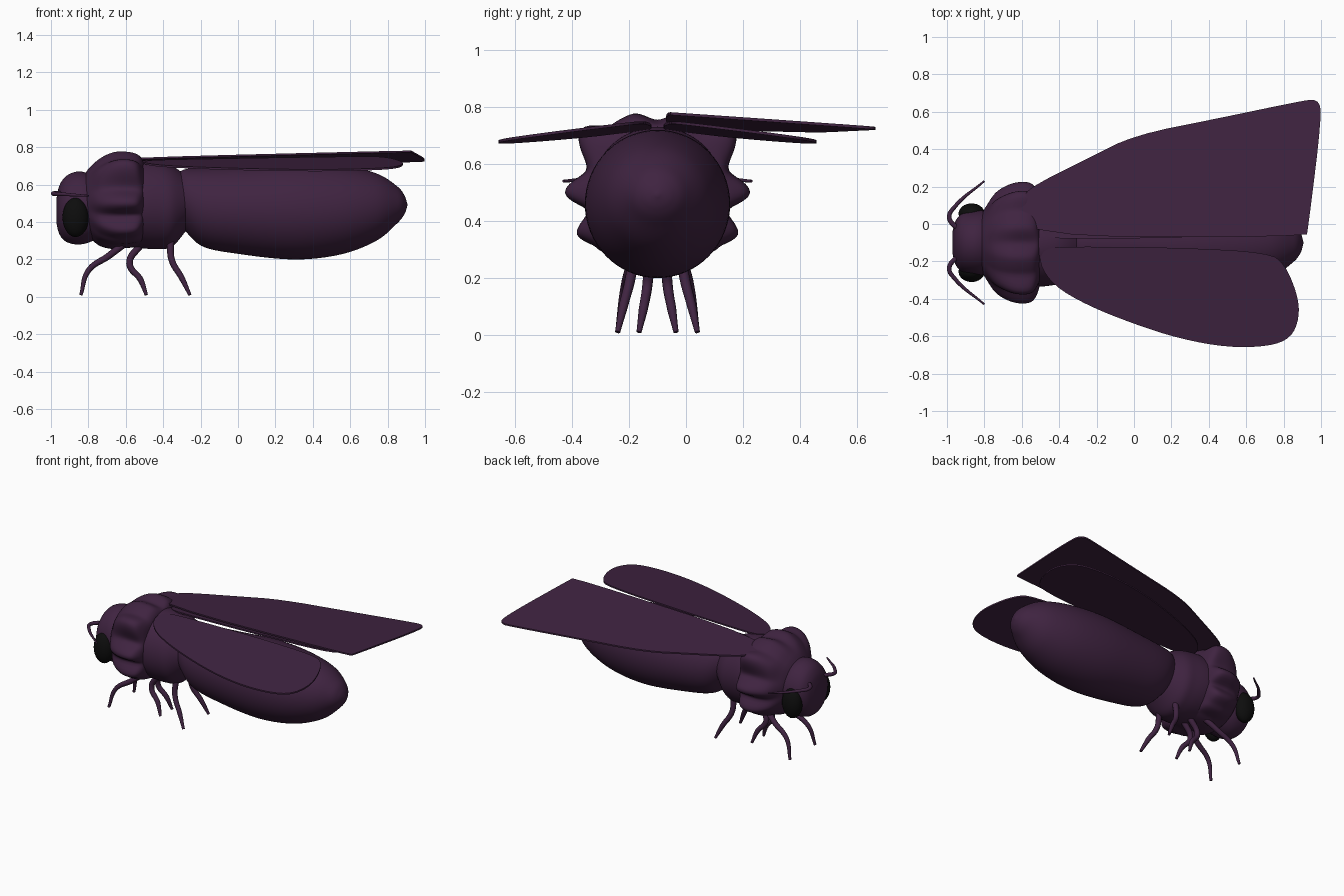
import bpy, bmesh, math

cube = bpy.data.objects.get("Cube")
if cube:
    bpy.data.objects.remove(cube, do_unlink=True)

MID = -0.1  # y of the body's own centre line


def material(name, colour, rough):
    m = bpy.data.materials.new(name)
    m.use_nodes = True
    m.diffuse_color = (*colour, 1)
    b = m.node_tree.nodes["Principled BSDF"]
    b.inputs["Base Color"].default_value = (*colour, 1)
    b.inputs["Roughness"].default_value = rough
    return m


PURPLE = material("dark plum", (0.05, 0.017, 0.052), 0.7)
BLACK = material("eye black", (0.004, 0.004, 0.004), 0.5)


def finish(name, bm, mat, angle=50):
    bmesh.ops.recalc_face_normals(bm, faces=bm.faces)
    mesh = bpy.data.meshes.new(name)
    bm.to_mesh(mesh)
    bm.free()
    mesh.materials.append(mat)
    ob = bpy.data.objects.new(name, mesh)
    bpy.context.collection.objects.link(ob)
    bpy.ops.object.select_all(action="DESELECT")
    ob.select_set(True)
    bpy.context.view_layer.objects.active = ob
    bpy.ops.object.shade_smooth_by_angle(angle=math.radians(angle))
    return ob


def spline(points, t):
    """Catmull-Rom value at t in 0..1 along a list of tuples."""
    n = len(points) - 1
    i = min(int(t * n), n - 1)
    u = t * n - i
    a, b, c, d = (points[max(0, min(n, i + k))] for k in (-1, 0, 1, 2))
    return [0.5 * (2 * q + (r - p) * u + (2 * p - 5 * q + 4 * r - s) * u * u
                   + (3 * q - p - 3 * r + s) * u ** 3) for p, q, r, s in zip(a, b, c, d)]


def loft(name, stations, steps=40, sides=64, lobes=None):
    """Skin rings along x; each station is x, centre z, half width, half height, lobe amount."""
    bm = bmesh.new()
    rings = []
    for k in range(steps + 1):
        x, zc, ry, rz, amount = spline(stations, k / steps)
        ring = []
        for j in range(sides):
            a = 2 * math.pi * j / sides
            f = 1 + amount * (lobes(a) - 1) if lobes else 1
            ring.append(bm.verts.new((x, MID + ry * f * math.cos(a), zc + rz * f * math.sin(a))))
        rings.append(ring)
    for r, s in zip(rings, rings[1:]):
        for j in range(sides):
            bm.faces.new((r[j], r[(j + 1) % sides], s[(j + 1) % sides], s[j]))
    bm.faces.new(rings[0])
    bm.faces.new(rings[-1])
    return finish(name, bm, PURPLE)


# Head, thorax and abdomen
loft("head", [(-0.97, 0.46, 0.06, 0.07, 0), (-0.955, 0.465, 0.115, 0.13, 0),
              (-0.92, 0.47, 0.155, 0.175, 0), (-0.86, 0.475, 0.17, 0.195, 0),
              (-0.8, 0.475, 0.17, 0.185, 0), (-0.72, 0.475, 0.14, 0.15, 0)], 30)
loft("thorax", [(-0.62, 0.49, 0.22, 0.22, 0), (-0.52, 0.495, 0.235, 0.235, 0),
                (-0.42, 0.49, 0.225, 0.235, 0), (-0.35, 0.485, 0.21, 0.215, 0),
                (-0.28, 0.5, 0.16, 0.15, 0)], 24)
loft("abdomen", [(-0.34, 0.52, 0.11, 0.12, 0), (-0.29, 0.52, 0.16, 0.16, 0),
                 (-0.19, 0.48, 0.205, 0.21, 0), (0, 0.465, 0.235, 0.235, 0),
                 (0.3, 0.46, 0.255, 0.26, 0), (0.55, 0.465, 0.235, 0.238, 0),
                 (0.74, 0.48, 0.18, 0.18, 0), (0.85, 0.492, 0.105, 0.1, 0),
                 (0.89, 0.492, 0.055, 0.05, 0), (0.905, 0.492, 0.006, 0.006, 0)], 60)

# Collar with rounded lobes: degrees above the side, factor of the plain ring
LOBES = [(-90, 0.97), (-65, 1.0), (-43, 1.16), (-28, 1.28), (-15, 1.02), (0, 1.3),
         (18, 1.05), (40, 1.4), (56, 1.16), (72, 1.17), (90, 1.02)]


def lobe_factor(a):
    deg = math.degrees(math.asin(math.sin(a)))
    for (d0, f0), (d1, f1) in zip(LOBES, LOBES[1:]):
        if deg <= d1 + 1e-6:
            u = (deg - d0) / (d1 - d0)
            return f0 + (f1 - f0) * u * u * (3 - 2 * u)
    return LOBES[-1][1]


loft("collar", [(-0.82, 0.505, 0.14, 0.15, 0), (-0.79, 0.505, 0.19, 0.19, 0.1),
                (-0.74, 0.5, 0.235, 0.23, 0.45), (-0.67, 0.5, 0.25, 0.25, 0.8),
                (-0.6, 0.5, 0.25, 0.247, 1), (-0.545, 0.5, 0.247, 0.24, 0.9),
                (-0.515, 0.5, 0.236, 0.232, 0.45), (-0.5, 0.5, 0.21, 0.21, 0)],
     48, 128, lobe_factor)


# Wings: rounded flat outlines lying on a tilted plane
def wing(name, outline, height, side=1, rounds=2):
    pts = outline
    for _ in range(rounds):
        nxt = pts[1:] + pts[:1]
        pts = [(p[0] * k + q[0] * (1 - k), p[1] * k + q[1] * (1 - k))
               for p, q in zip(pts, nxt) for k in (0.75, 0.25)]
    bm = bmesh.new()
    half = 0.005
    layers = [[bm.verts.new((x, MID + side * (y - MID), height(x, y) + h)) for x, y in pts]
              for h in (-half, half)]
    for layer in layers:
        bm.faces.new(layer)
    n = len(pts)
    for i in range(n):
        j = (i + 1) % n
        bm.faces.new((layers[0][i], layers[0][j], layers[1][j], layers[1][i]))
    return finish(name, bm, PURPLE, 30)


FORE = [(-0.62, -0.07), (-0.6, 0.15), (-0.52, 0.215), (-0.25, 0.35), (0, 0.475),
        (0.45, 0.565), (0.88, 0.655), (0.985, 0.67), (1.005, 0.58), (0.93, -0.03), (0.92, -0.07)]
HIND = [(-0.51, -0.21), (-0.48, -0.13), (-0.35, -0.12), (0.2, -0.125), (0.72, -0.15),
        (0.81, -0.22), (0.875, -0.38), (0.885, -0.5), (0.84, -0.61), (0.72, -0.655),
        (0.5, -0.66), (0.25, -0.615), (0, -0.535), (-0.25, -0.435), (-0.43, -0.33)]

wing("left_forewing", FORE, lambda x, y: 0.755 + 0.025 * x - 0.073 * (y + 0.07))
for side, label in ((1, "right"), (-1, "left")):
    wing(label + "_hindwing", HIND, lambda x, y: 0.735 + 0.02 * x + 0.13 * (y + 0.13), side)


# Tapered tubes for legs and antennae: x, distance from centre line, z, thickness
def tube(name, points, side):
    cu = bpy.data.curves.new(name, "CURVE")
    cu.dimensions = "3D"
    cu.bevel_depth = 1
    cu.bevel_resolution = 3
    cu.resolution_u = 10
    cu.use_fill_caps = True
    sp = cu.splines.new("BEZIER")
    sp.bezier_points.add(len(points) - 1)
    for bp, (x, d, z, r) in zip(sp.bezier_points, points):
        bp.co = (x, MID + side * d, z)
        bp.handle_left_type = bp.handle_right_type = "AUTO"
        bp.radius = r
    cu.materials.append(PURPLE)
    ob = bpy.data.objects.new(name, cu)
    bpy.context.collection.objects.link(ob)


TUBES = {
    "front_leg": [(-0.6, 0.07, 0.29, 0.02), (-0.69, 0.1, 0.22, 0.018),
                  (-0.8, 0.12, 0.14, 0.015), (-0.84, 0.14, 0.01, 0.009)],
    "middle_leg": [(-0.52, 0.03, 0.28, 0.02), (-0.58, 0.035, 0.18, 0.018),
                   (-0.52, 0.05, 0.09, 0.016), (-0.49, 0.065, 0.01, 0.009)],
    "back_leg": [(-0.36, 0.08, 0.3, 0.02), (-0.355, 0.095, 0.2, 0.018),
                 (-0.3, 0.12, 0.1, 0.016), (-0.257, 0.14, 0.01, 0.009)],
    "antenna": [(-0.92, 0.07, 0.55, 0.013), (-0.965, 0.095, 0.553, 0.013),
                (-0.988, 0.14, 0.552, 0.012), (-0.96, 0.19, 0.55, 0.011),
                (-0.8, 0.33, 0.54, 0.005)],
}

for side, label in ((1, "left"), (-1, "right")):
    for part, points in TUBES.items():
        tube(label + "_" + part, points, side)
    # Bulging eye
    bm = bmesh.new()
    bmesh.ops.create_uvsphere(bm, u_segments=32, v_segments=20, radius=1)
    for v in bm.verts:
        x, y, z = v.co
        v.co = (-0.868 + 0.07 * x, MID + side * 0.155 + 0.055 * y, 0.425 + 0.105 * z)
    finish(label + "_eye", bm, BLACK)
